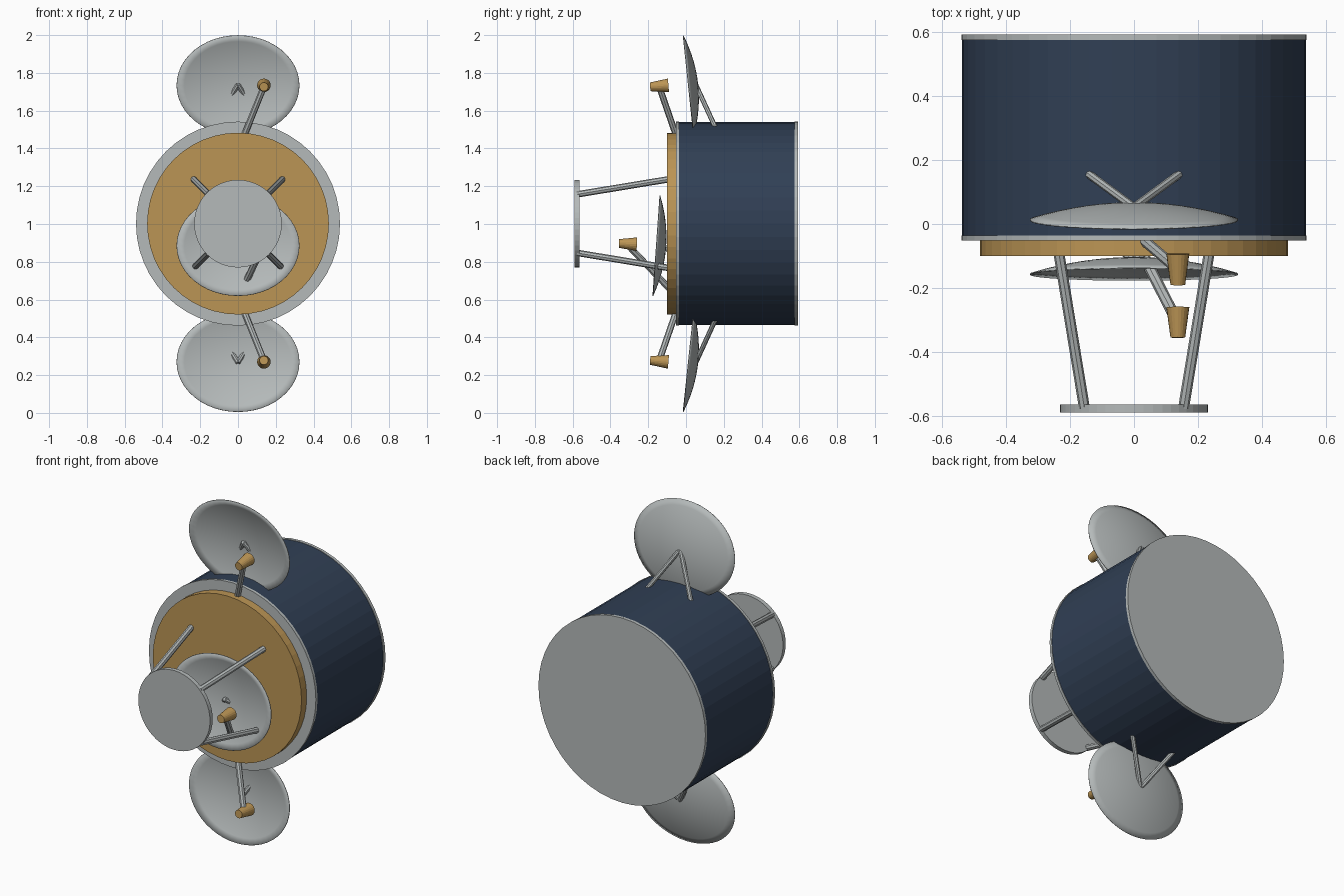
import bpy, bmesh, math
from mathutils import Vector

if "Cube" in bpy.data.objects:
    bpy.data.objects.remove(bpy.data.objects["Cube"])

MID = 1.002  # height of the body axis


def material(name, r, g, b):
    m = bpy.data.materials.new(name)
    m.use_nodes = True
    m.diffuse_color = (r, g, b, 1)
    m.node_tree.nodes["Principled BSDF"].inputs["Base Color"].default_value = (r, g, b, 1)
    return m


GREY = material("light grey metal", 0.46, 0.49, 0.49)
GOLD = material("gold foil", 0.5, 0.3, 0.09)
BLUE = material("dark blue solar cells", 0.03, 0.05, 0.09)


def add_object(name, bm, mat):
    mesh = bpy.data.meshes.new(name)
    bm.to_mesh(mesh)
    bm.free()
    mesh.materials.append(mat)
    ob = bpy.data.objects.new(name, mesh)
    bpy.context.collection.objects.link(ob)
    return ob


def tube(name, start, end, r1, r2, sides, mat):
    """Cylinder or cone frustum between two points."""
    a, b = Vector(start), Vector(end)
    bm = bmesh.new()
    bmesh.ops.create_cone(bm, cap_ends=True, segments=sides, radius1=r1, radius2=r2,
                          depth=(b - a).length)
    ob = add_object(name, bm, mat)
    ob.rotation_euler = (b - a).to_track_quat("Z", "Y").to_euler()
    ob.location = (a + b) / 2
    return ob


def drum(name, front, back, radius, mat):
    return tube(name, (0, front, MID), (0, back, MID), radius, radius, 48, mat)


def dish(name, y, z, tilt):
    """Shallow oval bowl opening towards the front."""
    depth, rings = 0.05, 8
    bm = bmesh.new()
    profile = [bm.verts.new((i / rings, depth * (1 - (i / rings) ** 2), 0))
               for i in range(rings + 1)]
    edges = [bm.edges.new(pair) for pair in zip(profile, profile[1:])]
    bmesh.ops.spin(bm, geom=profile + edges, cent=(0, 0, 0), axis=(0, 1, 0),
                   angle=math.tau, steps=48)
    bmesh.ops.remove_doubles(bm, verts=bm.verts, dist=0.0005)
    bmesh.ops.scale(bm, vec=(0.325, 1, 0.266), verts=bm.verts)
    bmesh.ops.recalc_face_normals(bm, faces=bm.faces)
    for f in bm.faces:
        f.smooth = True
    ob = add_object(name, bm, GREY)
    ob.location = (0, y, z)
    ob.rotation_euler.x = tilt
    shell = ob.modifiers.new("shell", "SOLIDIFY")
    shell.thickness = 0.004
    shell.offset = 0


# Drum body with its end plates
drum("solar_drum", -0.04, 0.58, 0.537, BLUE)
drum("back_plate", 0.575, 0.592, 0.54, GREY)
drum("front_plate", -0.052, -0.036, 0.54, GREY)
drum("front_panel", -0.1, -0.05, 0.481, GOLD)

# Round plate held in front by four diagonal struts
drum("front_reflector", -0.59, -0.565, 0.232, GREY)
for sx, side in ((1, "left"), (-1, "right")):
    for sz, level in ((1, "upper"), (-1, "lower")):
        tube(f"{level}_{side}_strut", (sx * 0.235, -0.09, MID + sz * 0.235),
             (sx * 0.155, -0.575, MID + sz * 0.155), 0.017, 0.017, 8, GREY)

# Upper and lower dishes, mirrored about the body axis
for s, level in ((1, "upper"), (-1, "lower")):
    dish(f"{level}_dish", 0.0125, MID + s * 0.732, s * math.radians(6))
    for sx, side in ((1, "left"), (-1, "right")):
        tube(f"{level}_{side}_dish_leg", (0, 0.052, MID + s * 0.735),
             (sx * 0.14, 0.155, MID + s * 0.51), 0.013, 0.013, 8, GREY)
    tube(f"{level}_feed_arm", (0.03, -0.05, MID + s * 0.46),
         (0.135, -0.14, MID + s * 0.72), 0.017, 0.017, 8, GREY)
    tube(f"{level}_feed_horn", (0.137, -0.093, MID + s * 0.732),
         (0.137, -0.19, MID + s * 0.724), 0.036, 0.023, 20, GOLD)

# Middle dish in front of the panel
dish("middle_dish", -0.157, 0.885, math.radians(-4))
for sx, side in ((1, "left"), (-1, "right")):
    tube(f"middle_{side}_dish_leg", (0, -0.118, 0.885), (sx * 0.05, -0.07, 0.84),
         0.013, 0.013, 8, GREY)
tube("middle_feed_arm", (0.025, -0.09, 0.66), (0.135, -0.305, 0.885), 0.018, 0.018, 8, GREY)
tube("middle_feed_horn", (0.137, -0.26, 0.893), (0.137, -0.355, 0.897), 0.036, 0.023, 20, GOLD)
